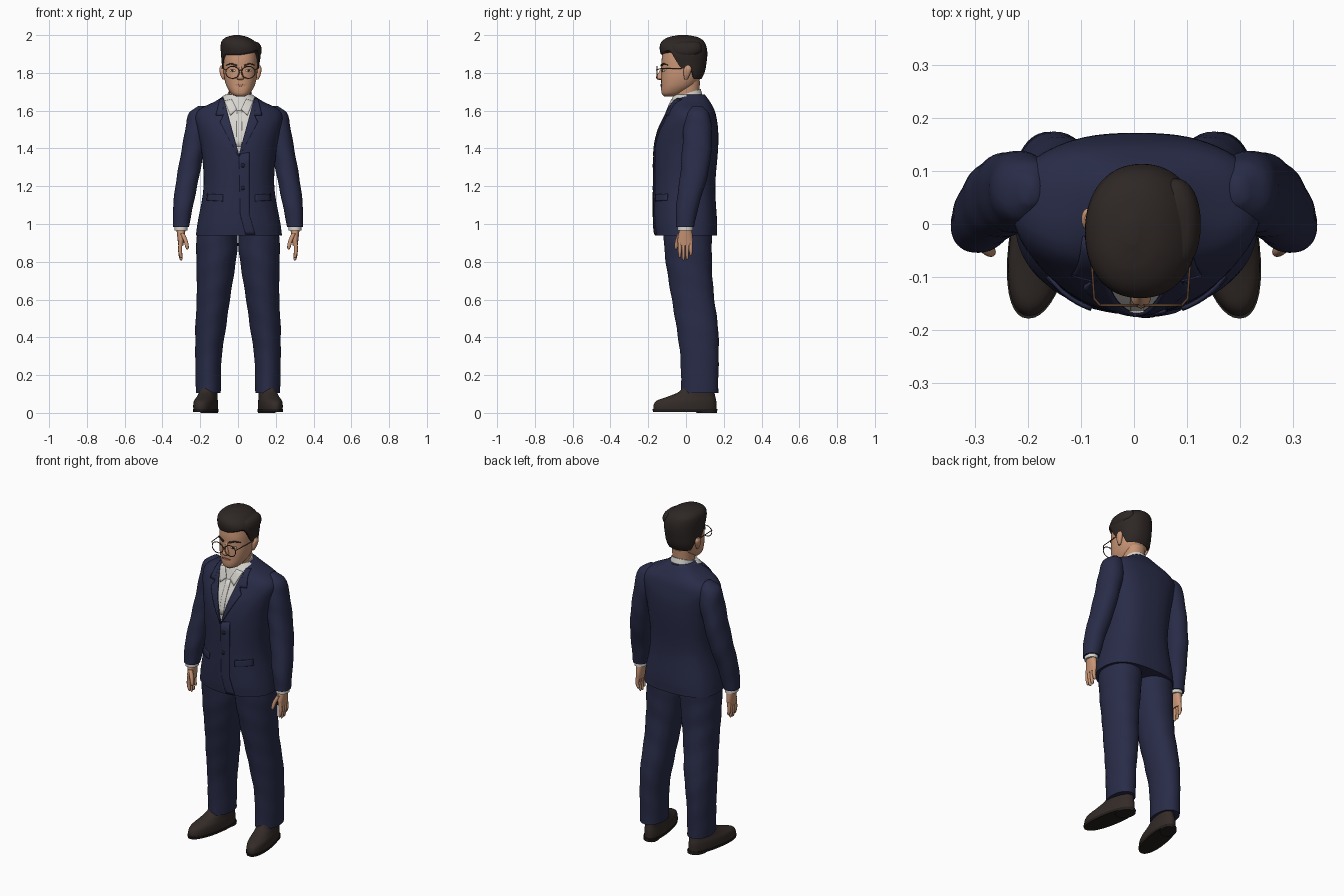
import bpy, bmesh
from math import sin, cos, pi, copysign
from mathutils import Vector
from mathutils.bvhtree import BVHTree

if "Cube" in bpy.data.objects:
    bpy.data.objects.remove(bpy.data.objects["Cube"])


def material(name, *rgb):
    mat = bpy.data.materials.new(name)
    mat.use_nodes = True
    mat.diffuse_color = (*rgb, 1)
    mat.node_tree.nodes["Principled BSDF"].inputs["Base Color"].default_value = (*rgb, 1)
    return mat


SUIT = material("navy cloth", .022, .025, .065)
SHIRT = material("white cotton", .68, .66, .62)
SKIN = material("skin", .58, .3, .18)
HAIR = material("dark brown hair", .027, .02, .018)
SHOE = material("brown leather", .033, .024, .021)
SOLE = material("dark sole", .018, .014, .012)
FRAME = material("bronze frame", .12, .06, .03)
LIP = material("lips", .42, .17, .11)
EYE = material("eye white", .6, .5, .43)
BUTTON = material("dark button", .012, .013, .03)


def finish(name, bm, mat):
    bmesh.ops.recalc_face_normals(bm, faces=bm.faces)
    mesh = bpy.data.meshes.new(name)
    bm.to_mesh(mesh)
    bm.free()
    obj = bpy.data.objects.new(name, mesh)
    bpy.context.collection.objects.link(obj)
    mesh.materials.append(mat)
    smooth(obj)
    return obj


def smooth(obj):
    bpy.ops.object.select_all(action='DESELECT')
    obj.select_set(True)
    bpy.context.view_layer.objects.active = obj
    bpy.ops.object.shade_smooth_by_angle(angle=pi / 3.5)


def section(rings, z):
    """Smoothly interpolated (centre x, half width, front y, back y) at height z."""
    i = 0
    while i < len(rings) - 2 and z > rings[i + 1][0]:
        i += 1
    a, b = rings[i], rings[i + 1]
    before, after = rings[max(i - 1, 0)], rings[min(i + 2, len(rings) - 1)]
    h = b[0] - a[0]
    u = min(max((z - a[0]) / h, 0), 1)
    out = []
    for k in range(1, 5):
        ta = (b[k] - before[k]) / (b[0] - before[0]) * h
        tb = (after[k] - a[k]) / (after[0] - a[0]) * h
        d = b[k] - a[k]
        out.append(a[k] + u * ta + u * u * (3 * d - 2 * ta - tb) + u ** 3 * (ta + tb - 2 * d))
    return out


def loft(name, mat, rings, side=1, n=40, rows=5, front=2.2, back=2.2,
         wave=0, lean=0, skew=0, low=None):
    """Skin a stack of rounded sections (z, centre x, half width, front y, back y)."""
    bm = bmesh.new()
    heights = [a[0] + (b[0] - a[0]) * j / rows for a, b in zip(rings, rings[1:]) for j in range(rows)]
    heights.append(rings[-1][0])
    grid = []
    for r, height in enumerate(heights):
        row = []
        for k in range(n):
            ang = 2 * pi * k / n
            c, s = cos(ang), sin(ang)
            z = height
            if low:
                t = 1 - (1 - r / (len(heights) - 1)) ** 2
                z = low(c, s) + (rings[-1][0] - low(c, s)) * t
            cx, rx, yf, yb = section(rings, z)
            p = 2 / (front if s < 0 else back)
            w = 1 + wave * sin(45 * z + 2 * ang)
            y = (yf + yb) / 2 + (yb - yf) / 2 * w * copysign(abs(s) ** p, s)
            x = cx + rx * w * copysign(abs(c) ** p, c) - skew * y
            row.append(bm.verts.new((x * side, y, z + lean * y)))
        grid.append(row)
    for lower, upper in zip(grid, grid[1:]):
        for k in range(n):
            m = (k + 1) % n
            bm.faces.new((lower[k], lower[m], upper[m], upper[k]))
    for row in (grid[0], grid[-1]):
        middle = bm.verts.new(sum((v.co for v in row), Vector()) / n)
        for k in range(n):
            bm.faces.new((row[k], row[(k + 1) % n], middle))
    return finish(name, bm, mat)


def cut_v(obj, mat, apex, half, top):
    """Cut a V opening into the front and recolour the faces inside it."""
    ax, az = apex
    bm = bmesh.new()
    bm.from_mesh(obj.data)
    for s in (-1, 1):
        faces = [f for f in bm.faces if f.calc_center_median().y < 0]
        geom = faces + list({e for f in faces for e in f.edges}) + list({v for f in faces for v in f.verts})
        bmesh.ops.bisect_plane(bm, geom=geom, plane_co=(ax, 0, az), plane_no=(top - az, 0, -s * half))
    for f in bm.faces:
        c = f.calc_center_median()
        if c.y < 0 and c.z > az and abs(c.x - ax) < half * (c.z - az) / (top - az):
            f.material_index = 1
    bm.to_mesh(obj.data)
    bm.free()
    obj.data.materials.append(mat)
    smooth(obj)


def patch(name, mat, edge_a, edge_b, targets, thick=.007, steps=6):
    """Thin plate between two (x, z) edges, draped on the front of the targets."""
    trees = [BVHTree.FromPolygons([v.co for v in o.data.vertices],
                                  [p.vertices[:] for p in o.data.polygons]) for o in targets]

    def along(edge, t):
        i = min(int(t), len(edge) - 2)
        return Vector(edge[i]).lerp(Vector(edge[i + 1]), t - i)

    bm = bmesh.new()
    grid = []
    for r in range((len(edge_a) - 1) * steps + 1):
        row = []
        for k in range(steps + 1):
            x, z = along(edge_a, r / steps).lerp(along(edge_b, r / steps), k / steps)
            hits = [t.ray_cast(Vector((x, -1, z)), Vector((0, 1, 0)))[0] for t in trees]
            y = min([h.y for h in hits if h] or [0])
            row.append(bm.verts.new((x, y - thick / 3, z)))
        grid.append(row)
    for lower, upper in zip(grid, grid[1:]):
        for k in range(steps):
            bm.faces.new((lower[k], lower[k + 1], upper[k + 1], upper[k]))
    bmesh.ops.remove_doubles(bm, verts=bm.verts, dist=.0002)
    obj = finish(name, bm, mat)
    mod = obj.modifiers.new("thickness", 'SOLIDIFY')
    mod.thickness, mod.offset = thick, 0
    return obj


def disc(name, mat, x, z, rx, rz, targets, thick=.005):
    arc = [k * pi / 8 for k in range(9)]
    upper = [(x - rx * cos(a), z + rz * sin(a)) for a in arc]
    lower = [(x - rx * cos(a), z - rz * sin(a)) for a in arc]
    return patch(name, mat, upper, lower, targets, thick, 2)


def wire(name, points, radius):
    curve = bpy.data.curves.new(name, 'CURVE')
    curve.dimensions, curve.bevel_depth, curve.bevel_resolution = '3D', radius, 2
    spline = curve.splines.new('POLY')
    spline.points.add(len(points) - 1)
    for p, co in zip(spline.points, points):
        p.co = (*co, 1)
    curve.materials.append(FRAME)
    bpy.context.collection.objects.link(bpy.data.objects.new(name, curve))


# Jacket body with shirt opening
jacket = loft("jacket_body", SUIT, [
    (.94, .005, .228, -.165, .165), (1, .005, .22, -.17, .165), (1.2, .005, .187, -.17, .155),
    (1.4, .005, .2, -.165, .17), (1.5, .005, .22, -.145, .17), (1.57, .005, .232, -.112, .16),
    (1.61, .005, .205, -.095, .148), (1.65, .005, .125, -.08, .125), (1.685, .005, .072, -.065, .1)],
    n=72, back=2.7, front=2.1)
MID = .005
cut_v(jacket, SHIRT, (MID, 1.37), .08, 1.66)

# Shirt collar and neck
collar = loft("shirt_collar", SHIRT, [(1.59, .01, .078, -.085, .095), (1.64, .01, .073, -.083, .09),
                                      (1.69, .01, .064, -.068, .078)], lean=.32)
cut_v(collar, SKIN, (.01, 1.6), .035, 1.66)
loft("neck", SKIN, [(1.58, .01, .055, -.05, .07), (1.66, .01, .056, -.06, .068), (1.76, .012, .06, -.06, .075)])

# Trimmings on the jacket front
patch("front_overlap", SUIT, [(MID, 1.37), (.012, 1.05), (.04, .945)],
      [(.06, 1.38), (.06, 1.05), (.09, .945)], [jacket])
patch("shirt_placket", SHIRT, [(-.008, 1.41), (-.006, 1.6)], [(.018, 1.41), (.022, 1.6)], [jacket], .004)
for z in (1.31, 1.19):
    disc("jacket_button", BUTTON, .025, z, .011, .011, [jacket], .009)
for s, label in ((1, "left"), (-1, "right")):
    def m(points):
        return [(MID + s * x, z) for x, z in points]
    patch(label + "_lapel", SUIT, m([(0, 1.36), (.038, 1.5), (.08, 1.66)]),
          m([(.004, 1.36), (.1, 1.54), (.085, 1.565)]), [jacket], .009)
    patch(label + "_jacket_collar", SUIT, m([(.058, 1.575), (.08, 1.665)]),
          m([(.122, 1.575), (.1, 1.66)]), [jacket], .009)
    patch(label + "_collar_leaf", SHIRT, m([(.012, 1.605), (.038, 1.66)]),
          m([(.045, 1.575), (.075, 1.65)]), [jacket, collar])
    patch(label + "_pocket_flap", SUIT, m([(.085, 1.155), (.165, 1.16)]),
          m([(.085, 1.12), (.168, 1.125)]), [jacket], .009)

    # Sleeve, cuff and hand
    loft(label + "_sleeve", SUIT, [
        (.985, .302, .042, -.053, .043), (1.1, .29, .053, -.052, .068), (1.25, .265, .059, -.032, .113),
        (1.4, .237, .06, -.02, .135), (1.52, .213, .063, -.012, .135), (1.59, .203, .054, .005, .12),
        (1.625, .195, .015, .04, .085)], s, wave=.018)
    loft(label + "_shirt_cuff", SHIRT, [(.965, .302, .034, -.044, .036), (1.01, .302, .034, -.044, .036)], s)
    loft(label + "_palm", SKIN, [(.885, .303, .013, -.042, .034), (.92, .302, .018, -.044, .036),
                                 (.98, .302, .025, -.032, .03)], s, n=24)
    for i, length in enumerate((.075, .088, .085, .065)):
        y = -.033 + .0195 * i
        loft(label + "_finger", SKIN, [
            (.895 - length, .3, .003, y - .003, y + .003), (.903 - length, .302, .008, y - .007, y + .007),
            (.86, .307, .01, y - .009, y + .009), (.91, .303, .011, y - .01, y + .01)], s, n=12, rows=3)
    loft(label + "_thumb", SKIN, [
        (.865, .268, .003, -.056, -.05), (.875, .269, .009, -.062, -.044),
        (.91, .277, .011, -.058, -.034), (.95, .295, .012, -.045, -.02)], s, n=12, rows=3)

    # Trouser leg and shoe
    loft(label + "_trouser_leg", SUIT, [
        (.105, .157, .066, -.025, .17), (.3, .156, .07, -.03, .173), (.45, .145, .081, -.05, .17),
        (.6, .131, .088, -.075, .15), (.75, .119, .1, -.1, .138), (.87, .112, .109, -.115, .137),
        (.98, .11, .108, -.12, .137)], s, wave=.012, front=1.9)
    loft(label + "_shoe_upper", SHOE, [
        (.015, .17, .058, -.172, .162), (.04, .17, .059, -.172, .162), (.065, .17, .056, -.155, .16),
        (.085, .168, .05, -.1, .155), (.11, .165, .046, -.04, .15), (.15, .163, .04, -.01, .14)],
        s, skew=.16)
    loft(label + "_shoe_sole", SOLE, [(.006, .17, .059, -.174, .165), (.02, .17, .061, -.178, .166)],
         s, rows=2, skew=.16)
    loft(label + "_shoe_heel", SOLE, [(0, .17, .045, .055, .163), (.015, .17, .046, .05, .165)],
         s, rows=2, skew=.16)

# Head, nose and ears
FACE = .013
head = loft("head", SKIN, [
    (1.675, FACE, .02, -.115, -.06), (1.685, FACE, .042, -.126, -.03), (1.705, FACE, .06, -.131, .01),
    (1.735, FACE, .076, -.131, .05), (1.78, FACE, .087, -.131, .08), (1.83, FACE, .09, -.129, .092),
    (1.88, FACE, .09, -.128, .095), (1.93, FACE, .083, -.115, .088), (1.97, FACE, .05, -.07, .05)],
    n=56, front=2.3)
loft("nose", SKIN, [(1.762, FACE, .008, -.142, -.11), (1.768, FACE, .019, -.155, -.11),
                    (1.782, FACE, .016, -.157, -.11), (1.81, FACE, .009, -.14, -.11),
                    (1.835, FACE, .008, -.13, -.11)], n=20)
patch("mouth", LIP, [(FACE - .027, 1.738), (FACE, 1.741), (FACE + .027, 1.738)],
      [(FACE - .025, 1.735), (FACE, 1.728), (FACE + .025, 1.735)], [head], .005)

# Eyes, brows, ears and glasses
for s, label in ((1, "left"), (-1, "right")):
    ex = FACE + s * .042
    disc(label + "_eye", EYE, ex, 1.812, .016, .006, [head], .004)
    disc(label + "_iris", HAIR, ex, 1.812, .006, .006, [head], .007)
    patch(label + "_eyebrow", HAIR, [(FACE + s * .018, 1.843), (FACE + s * .05, 1.853), (FACE + s * .072, 1.843)],
          [(FACE + s * .018, 1.834), (FACE + s * .05, 1.845), (FACE + s * .072, 1.84)], [head], .008)
    loft(label + "_ear", SKIN, [
        (1.765, .09, .005, -.008, .008), (1.785, .094, .011, -.012, .018), (1.82, .098, .014, -.012, .03),
        (1.838, .097, .008, -.002, .022)], s, n=20).location.x = FACE
    ring = [(ex + .036 * cos(k * pi / 14), -.153, 1.803 + .032 * sin(k * pi / 14)) for k in range(29)]
    wire(label + "_lens_rim", ring, .0025)
    wire(label + "_temple", [(FACE + s * .077, -.153, 1.815), (FACE + s * .088, -.14, 1.822),
                             (FACE + s * .098, .005, 1.825)], .0025)
wire("glasses_bridge", [(FACE - .008, -.153, 1.81), (FACE, -.157, 1.815), (FACE + .008, -.153, 1.81)], .0025)


# Hair with a shaped hairline and a side parting
def ramp(a, b, t):
    t = min(max((t - a) / (b - a), 0), 1)
    return t * t * (3 - 2 * t)


def hairline(c, s):
    forehead = 1.9 + .025 * max(c, 0)
    return forehead + (1.825 - forehead) * ramp(-.6, -.2, s) - .058 * ramp(.15, .45, s)


loft("hair", HAIR, [
    (1.76, .013, .08, -.06, .077), (1.8, .013, .093, -.09, .098), (1.85, .014, .1, -.115, .108),
    (1.9, .015, .105, -.134, .113), (1.94, .01, .102, -.139, .108), (1.97, 0, .085, -.125, .092),
    (1.99, -.005, .055, -.09, .06), (2, -.005, .015, -.04, .01)], n=64, low=hairline)
loft("hair_side_sweep", HAIR, [
    (1.885, .08, .035, -.06, .05), (1.91, .078, .047, -.082, .08), (1.94, .076, .046, -.085, .085),
    (1.96, .073, .034, -.068, .07), (1.97, .07, .01, -.02, .03)], n=32)
